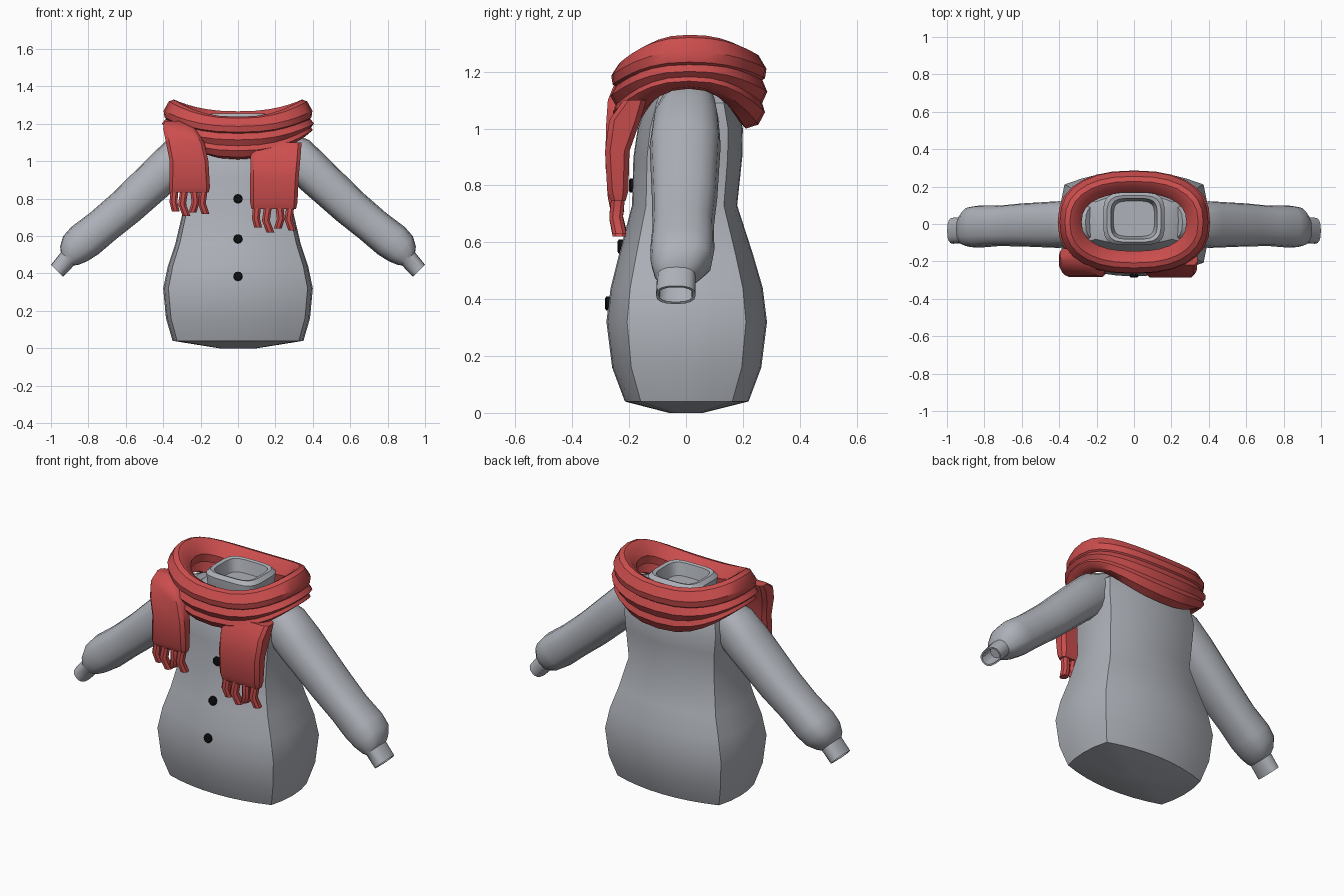
import bpy, bmesh, math
from mathutils import Vector

if "Cube" in bpy.data.objects:
    bpy.data.objects.remove(bpy.data.objects["Cube"], do_unlink=True)


def material(name, rgb, rough=0.7):
    m = bpy.data.materials.new(name)
    m.use_nodes = True
    m.diffuse_color = (*rgb, 1)
    bsdf = m.node_tree.nodes["Principled BSDF"]
    bsdf.inputs["Base Color"].default_value = (*rgb, 1)
    bsdf.inputs["Roughness"].default_value = rough
    return m


GREY = material("pale grey", (0.42, 0.44, 0.48))
RED = material("scarf red", (0.60, 0.075, 0.075))
BLACK = material("button black", (0.005, 0.005, 0.005))


def loft(name, rings, mat, caps=(True, True), loop=False, angle=32):
    """Skin a list of equal-length rings of points."""
    bm = bmesh.new()
    rows = [[bm.verts.new(p) for p in ring] for ring in rings]
    n = len(rows[0])
    pairs = list(zip(rows, rows[1:])) + ([(rows[-1], rows[0])] if loop else [])
    for a, b in pairs:
        for i in range(n):
            j = (i + 1) % n
            bm.faces.new((a[i], a[j], b[j], b[i]))
    if not loop:
        for row, wanted in ((rows[0], caps[0]), (rows[-1], caps[1])):
            if wanted:
                bm.faces.new(row)
    bmesh.ops.recalc_face_normals(bm, faces=bm.faces)
    mesh = bpy.data.meshes.new(name)
    bm.to_mesh(mesh)
    bm.free()
    ob = bpy.data.objects.new(name, mesh)
    bpy.context.collection.objects.link(ob)
    mesh.materials.append(mat)
    bpy.ops.object.select_all(action='DESELECT')
    ob.select_set(True)
    bpy.context.view_layer.objects.active = ob
    bpy.ops.object.shade_smooth_by_angle(angle=math.radians(angle))
    return ob


def super_point(t, power):
    """Point on a unit rounded square."""
    c, s = math.cos(t), math.sin(t)
    return (math.copysign(abs(c) ** (2 / power), c),
            math.copysign(abs(s) ** (2 / power), s))


def interp(table, z):
    """Straight-line lookup in rows sorted by their first value."""
    for a, b in zip(table, table[1:]):
        if a[0] <= z <= b[0]:
            k = (z - a[0]) / (b[0] - a[0])
            return [u + (v - u) * k for u, v in zip(a, b)]


# Body: bulging four-sided section with crisp corners (z, half width, front, back)
PROFILE = [(0.0, 0.10, 0.06, 0.06), (0.04, 0.35, 0.215, 0.22), (0.16, 0.385, 0.26, 0.265),
           (0.32, 0.40, 0.28, 0.285), (0.44, 0.375, 0.265, 0.27), (0.56, 0.335, 0.235, 0.235),
           (0.73, 0.295, 0.19, 0.18), (0.90, 0.305, 0.185, 0.198), (1.0, 0.315, 0.17, 0.20),
           (1.09, 0.30, 0.14, 0.18), (1.15, 0.22, 0.11, 0.16), (1.17, 0.12, 0.07, 0.12)]


def body_ring(z, w, f, b):
    cx, pts = 0.93 * w, []
    for sign, depth, side in ((-1, f, b), (1, b, f)):
        y0, y1 = -0.74 * depth, 0.74 * side
        for i in range(8):               # front or back arc
            u = -1 + i / 4
            pts.append((-sign * u * cx, sign * depth * (1 - 0.26 * u * u), z))
        for i in range(4):               # side arc
            u = -1 + i / 2
            x = cx + (w - cx) * (1 - u * u)
            y = y0 + (y1 - y0) * i / 4
            pts.append((-sign * x, -sign * y, z))
    return pts


loft("body", [body_ring(*row) for row in PROFILE], GREY)

# Neck collar: hollow rounded square with a floor
COLLAR = [(1.12, 0.15, 0.13), (1.19, 0.16, 0.14), (1.235, 0.165, 0.142), (1.255, 0.145, 0.125),
          (1.25, 0.125, 0.11), (1.18, 0.11, 0.095)]
loft("neck_collar", [[(rx * x, 0.028 + ry * y, z) for x, y in
                      (super_point(math.tau * (i + 0.5) / 20, 4) for i in range(20))]
                     for z, rx, ry in COLLAR], GREY, caps=(False, True))

# Arms: tapered sleeves ending in an open cuff (x, z, half thickness, half depth, y)
ARM = [(0.20, 1.10, 0.085, 0.09, 0.01), (0.30, 1.03, 0.118, 0.115, 0.0),
       (0.40, 0.94, 0.112, 0.125, -0.003), (0.60, 0.755, 0.104, 0.115, -0.005),
       (0.72, 0.655, 0.100, 0.108, -0.01), (0.82, 0.575, 0.104, 0.113, -0.013),
       (0.87, 0.532, 0.094, 0.108, -0.016), (0.902, 0.495, 0.070, 0.085, -0.028),
       (0.912, 0.478, 0.050, 0.068, -0.034), (0.967, 0.415, 0.046, 0.070, -0.036),
       (0.966, 0.416, 0.037, 0.060, -0.036), (0.915, 0.473, 0.036, 0.055, -0.036)]


def arm_rings(side):
    rings = []
    for x, z, thick, deep, y in ARM:
        ring = []
        for i in range(16):
            a, b = super_point(math.tau * i / 16, 2.5)
            ring.append((side * (x + 0.7 * thick * a), y + deep * b, z + 0.7 * thick * a))
        rings.append(ring)
    return rings


for side, name in ((1, "left_arm"), (-1, "right_arm")):
    loft(name, arm_rings(side), GREY)

# Buttons: thin discs on the chest
for i, z in enumerate((0.80, 0.585, 0.385)):
    front = -interp(PROFILE, z)[2]
    loft(f"button_{i + 1}", [[(r * math.cos(math.tau * k / 12), front + y,
                               z + r * math.sin(math.tau * k / 12)) for k in range(12)]
                             for y, r in ((0.01, 0.025), (-0.008, 0.025), (-0.013, 0.018))], BLACK)


# Scarf loops: sagging bands, higher over the shoulders
def scarf_loop(name, section, rx, ry, top, bottom):
    """top and bottom give heights at the side, front and back."""
    rings = []
    for i in range(28):
        t = math.tau * i / 28
        c, s = super_point(t, 2.4)
        k = math.sin(t) ** 2
        end = 1 if s < 0 else 2
        hi = top[0] + (top[end] - top[0]) * k
        lo = bottom[0] + (bottom[end] - bottom[0]) * k
        rings.append([((rx + d) * c, 0.01 + (ry + d) * s, lo + (hi - lo) * h)
                      for d, h in section])
    return loft(name, rings, RED, loop=True, angle=38)


scarf_loop("scarf_upper_loop",
           [(0.0, 0.0), (0.028, 0.2), (0.033, 0.5), (0.005, 0.92), (-0.022, 1.0),
            (-0.05, 0.85), (-0.085, 0.4), (-0.08, 0.0)],
           0.365, 0.24, (1.33, 1.238, 1.267), (1.21, 1.135, 1.155))
scarf_loop("scarf_lower_loop",
           [(-0.04, 0.0), (0.005, 0.08), (0.028, 0.32), (0.018, 0.5), (0.036, 0.72),
            (0.015, 1.0), (-0.06, 0.95), (-0.075, 0.2)],
           0.372, 0.24, (1.225, 1.155, 1.18), (1.14, 1.01, 1.0))


# Scarf tails: flat chamfered strips with a fringe
def strip_ring(x0, x1, y, z, half):
    b = min(0.018, half * 0.5)
    outline = [(x0 + b, -half), (x1 - b, -half), (x1, b - half), (x1, half - b),
               (x1 - b, half), (x0 + b, half), (x0, half - b), (x0, b - half)]
    return [(x, y + dy, z) for x, dy in outline]


def scarf_tail(name, rows):
    loft(name, [strip_ring(*row) for row in rows], RED, angle=40)
    x0, x1, y, z, _ = rows[-1]
    step = (x1 - x0) / 4
    for i in range(4):
        cx = x0 + step * (i + 0.5)
        length = (0.10, 0.125, 0.105, 0.115)[i]
        lean = (0.006, 0.012, -0.008, 0.01)[i]
        loft(f"{name}_fringe_{i + 1}",
             [strip_ring(cx + m - 0.021, cx + m + 0.021, y + dy, z + dz, 0.024)
              for m, dy, dz in ((0, 0, 0.02), (-lean, -0.008, -length / 2),
                                (lean, 0.004, -length))], RED)


scarf_tail("scarf_right_tail",
           [(-0.395, -0.31, -0.16, 1.215, 0.03), (-0.40, -0.23, -0.195, 1.175, 0.05),
            (-0.385, -0.18, -0.225, 1.10, 0.05), (-0.365, -0.158, -0.24, 1.0, 0.042),
            (-0.368, -0.15, -0.247, 0.86, 0.036), (-0.365, -0.157, -0.245, 0.832, 0.025)])
scarf_tail("scarf_left_tail",
           [(0.10, 0.34, -0.18, 1.10, 0.04), (0.068, 0.335, -0.215, 1.03, 0.055),
            (0.065, 0.325, -0.242, 0.92, 0.043), (0.065, 0.318, -0.24, 0.78, 0.037),
            (0.072, 0.31, -0.238, 0.745, 0.025)])
